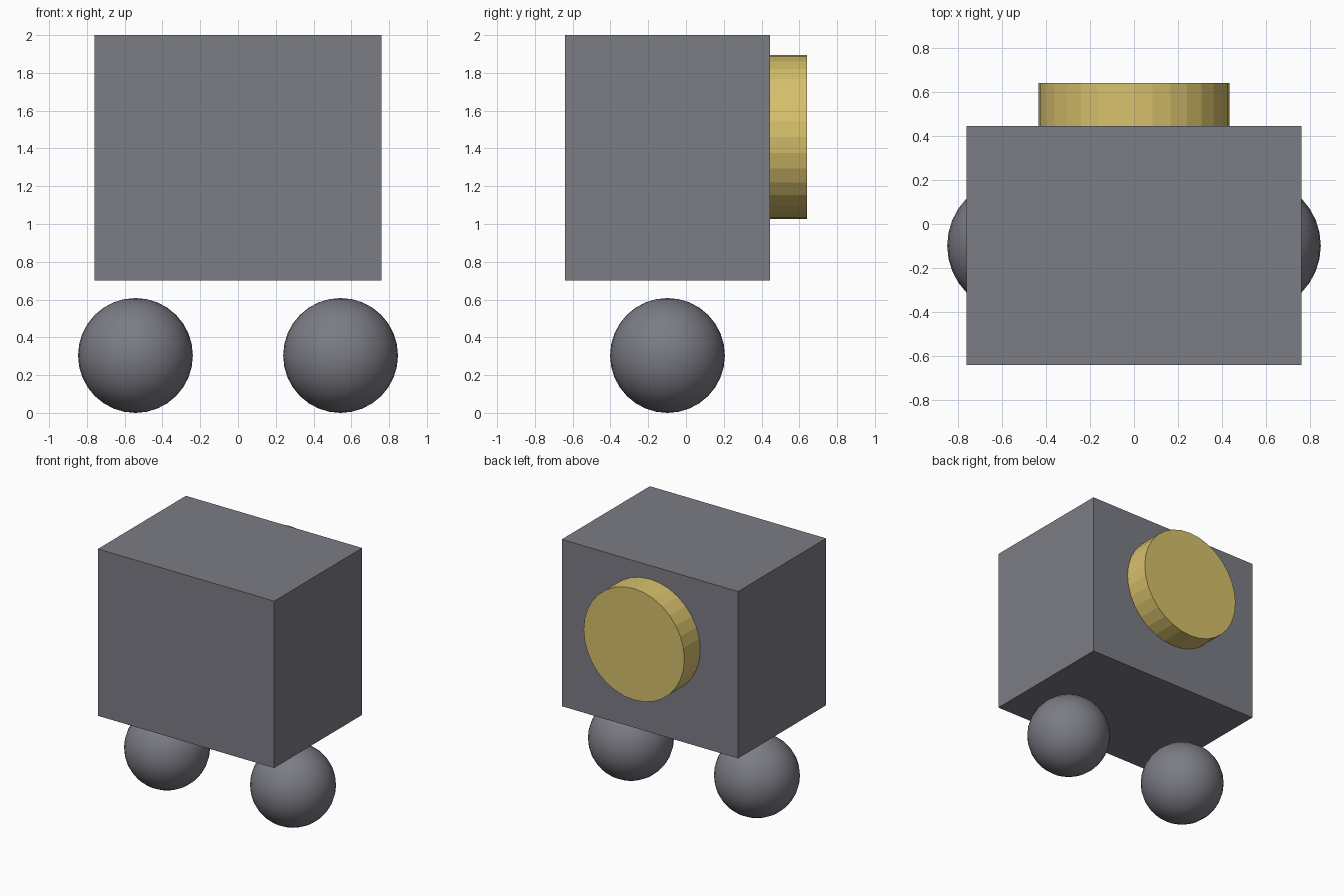
import bpy, math

if "Cube" in bpy.data.objects:
    bpy.data.objects.remove(bpy.data.objects["Cube"])


def material(name, rgb):
    m = bpy.data.materials.new(name)
    m.diffuse_color = (*rgb, 1)
    m.use_nodes = True
    m.node_tree.nodes["Principled BSDF"].inputs["Base Color"].default_value = m.diffuse_color
    return m


grey = material("slate grey", (0.20, 0.20, 0.235))
gold = material("pale gold", (0.68, 0.53, 0.15))


def finish(name, mat):
    ob = bpy.context.object
    ob.name = name
    ob.data.materials.append(mat)
    return ob


# Box body
bpy.ops.mesh.primitive_cube_add(size=1, location=(0, -0.098, 1.35))
body = finish("body", grey)
body.scale = (1.52, 1.084, 1.30)

# Round plate on the back
bpy.ops.mesh.primitive_cylinder_add(vertices=32, radius=0.434, depth=0.24,
                                    location=(0, 0.52, 1.46),
                                    rotation=(math.pi / 2, 0, 0))
finish("back_disc", gold)

# Ball feet
for side, x in (("left", -0.543), ("right", 0.543)):
    bpy.ops.mesh.primitive_uv_sphere_add(segments=32, ring_count=16, radius=0.304,
                                         location=(x, -0.098, 0.304))
    finish(side + "_foot", grey)
    bpy.ops.object.shade_smooth()
